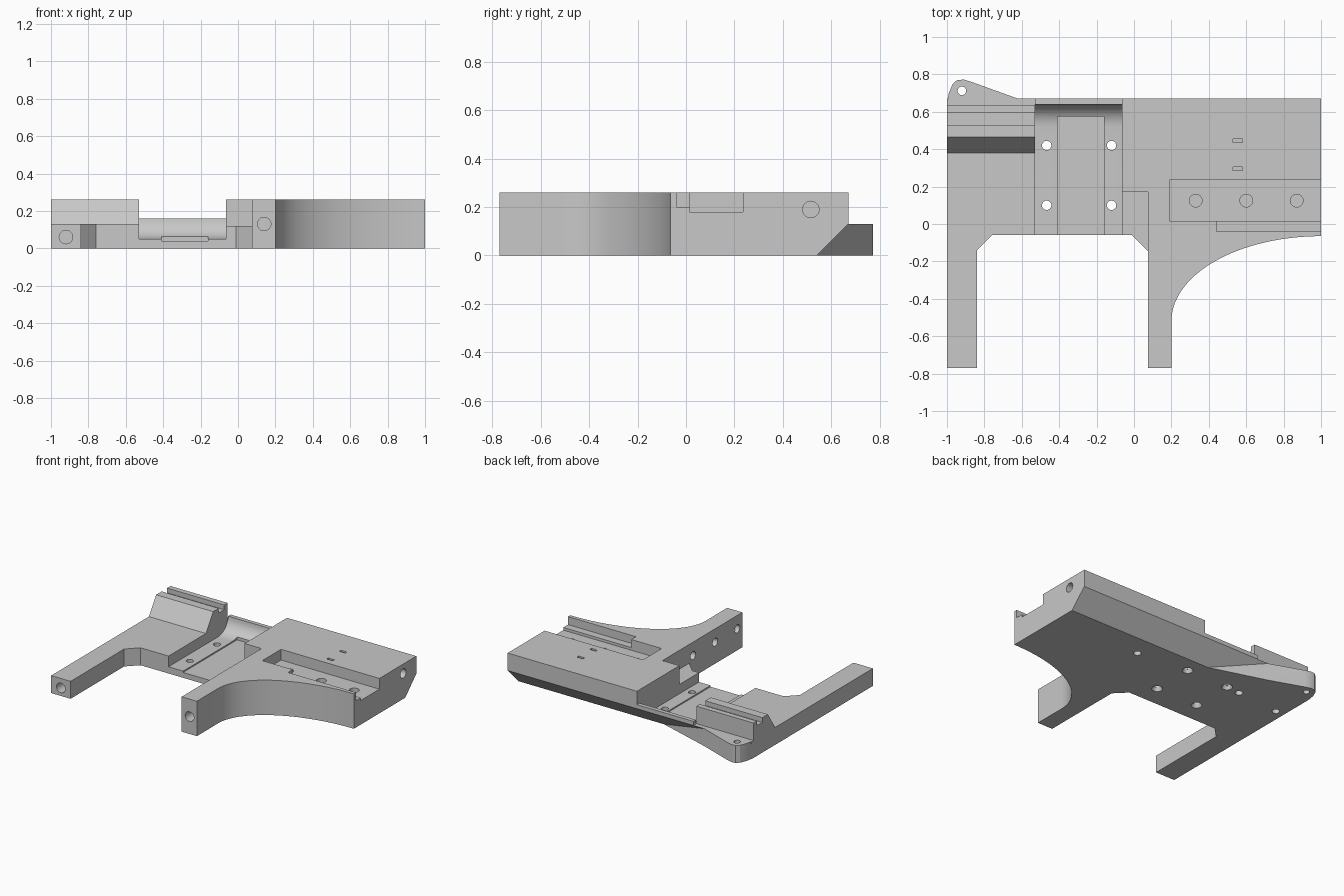
import bpy, bmesh, math
from mathutils import Vector

if "Cube" in bpy.data.objects:
    bpy.data.objects.remove(bpy.data.objects["Cube"], do_unlink=True)

TONE = (0.58, 0.58, 0.58, 1)
grey = bpy.data.materials.new("plain grey")
grey.use_nodes = True
grey.diffuse_color = TONE
grey.node_tree.nodes["Principled BSDF"].inputs["Base Color"].default_value = TONE


def finish(name, bm):
    bmesh.ops.recalc_face_normals(bm, faces=bm.faces)
    mesh = bpy.data.meshes.new(name)
    bm.to_mesh(mesh)
    bm.free()
    mesh.materials.append(grey)
    ob = bpy.data.objects.new(name, mesh)
    bpy.context.collection.objects.link(ob)
    return ob


def prism(name, pts, axis, a, b):
    """Closed solid from a 2D profile: axis 'z' takes (x, y), 'x' takes (y, z)."""
    place = (lambda u, v, w: (u, v, w)) if axis == "z" else (lambda u, v, w: (w, u, v))
    bm = bmesh.new()
    low = [bm.verts.new(place(u, v, a)) for u, v in pts]
    high = [bm.verts.new(place(u, v, b)) for u, v in pts]
    bm.faces.new(low[::-1])
    bm.faces.new(high)
    for i in range(len(pts)):
        j = (i + 1) % len(pts)
        bm.faces.new((low[i], low[j], high[j], high[i]))
    return finish(name, bm)


def box(name, x0, x1, y0, y1, z0, z1):
    return prism(name, [(x0, y0), (x1, y0), (x1, y1), (x0, y1)], "z", z0, z1)


def drill(name, start, end, r1, r2=None):
    """Cylinder or cone from start to end."""
    start, end = Vector(start), Vector(end)
    d = end - start
    bm = bmesh.new()
    bmesh.ops.create_cone(bm, cap_ends=True, segments=24, radius1=r1,
                          radius2=r1 if r2 is None else r2, depth=d.length)
    rot = Vector((0, 0, 1)).rotation_difference(d).to_matrix()
    for v in bm.verts:
        v.co = rot @ v.co + (start + end) / 2
    return finish(name, bm)


def combine(target, other, operation):
    mod = target.modifiers.new(other.name, "BOOLEAN")
    mod.operation = operation
    mod.solver = "EXACT"
    mod.object = other
    bpy.context.view_layer.objects.active = target
    bpy.ops.object.modifier_apply(modifier=mod.name)
    bpy.data.objects.remove(other, do_unlink=True)


def cut(other):
    combine(body, other, "DIFFERENCE")


# Body outline with two legs and a swept concave side
sweep = [(1 - 0.8 * math.cos(math.radians(t)), -0.52 + 0.455 * math.sin(math.radians(t)))
         for t in [i * 90 / 32 for i in range(33)]]
outline = [(-1, -0.77), (-0.84, -0.77), (-0.84, -0.14), (-0.76, -0.06), (-0.01, -0.06),
           (0.075, -0.145), (0.075, -0.77), (0.2, -0.77)] + sweep + [(1, 0.67), (-1, 0.67)]
body = prism("body", outline, "z", 0, 0.26)

# Sloped underside along the back
cut(prism("back_chamfer", [(0.51, -0.03), (0.71, -0.03), (0.71, 0.17)], "x", -1.1, 1.1))

# Mounting ear at the back corner
ear = [(-1, 0.45), (-1, 0.64), (-0.99, 0.7), (-0.97, 0.748), (-0.945, 0.77), (-0.91, 0.772),
       (-0.87, 0.76), (-0.62, 0.67), (-0.18, 0.535), (-0.18, 0.45)]
combine(body, prism("ear", ear, "z", 0, 0.13), "UNION")

# Low side: thin leg and deck, sloped rise, grooved rear rail
cut(prism("deck_cut", [(-0.9, 0.13), (0.38, 0.13), (0.465, 0.26), (0.465, 0.35), (-0.9, 0.35)],
          "x", -1.1, -0.53))
cut(prism("rear_cut", [(0.635, 0.13), (0.9, 0.13), (0.9, 0.35), (0.635, 0.35)], "x", -1.1, -0.53))
cut(prism("rail_groove", [(0.53, 0.27), (0.53, 0.225), (0.595, 0.225), (0.595, 0.27)],
          "x", -1.1, -0.5))

# Central channel with a curved ramp at the back
ramp = [(0.52 + 0.12 * math.sin(math.radians(t)), 0.16 - 0.11 * math.cos(math.radians(t)))
        for t in range(0, 91, 9)]
cut(prism("channel", [(-0.2, 0.05)] + ramp + [(0.9, 0.16), (0.9, 0.35), (-0.2, 0.35)],
          "x", -0.53, -0.065))
cut(box("channel_slot", -0.41, -0.16, -0.2, 0.575, 0.04, 0.085))

# Step beside the tall leg
cut(box("step", -0.1, 0.075, -0.2, 0.17, 0.12, 0.35))

# Side pocket and its shallow ledge
cut(box("pocket", 0.19, 1.1, 0.015, 0.235, 0.18, 0.35))
cut(box("pocket_ledge", 0.44, 1.1, -0.04, 0.05, 0.2, 0.35))
for x in (0.33, 0.6, 0.87):
    cut(drill("pocket_hole", (x, 0.125, 0.07), (x, 0.125, 0.3), 0.034))

# Small slots in the tall deck
for y in (0.295, 0.445):
    cut(box("deck_slot", 0.53, 0.58, y - 0.01, y + 0.01, 0.2, 0.3))

# Countersunk channel holes
for x in (-0.467, -0.12):
    for y in (0.1, 0.42):
        cut(drill("channel_hole", (x, y, -0.05), (x, y, 0.12), 0.025))
        cut(drill("countersink", (x, y, -0.01), (x, y, 0.025), 0.042, 0.026))

# Ear hole and blind holes underneath
cut(drill("ear_hole", (-0.92, 0.712, -0.05), (-0.92, 0.712, 0.2), 0.023))
for x, y in ((0.29, 0.38), (-0.58, 0.41), (-0.93, 0.38)):
    cut(drill("base_hole", (x, y, -0.05), (x, y, 0.05), 0.027))

# Holes in leg ends, leg side and end wall
cut(drill("low_leg_hole", (-0.92, -0.85, 0.06), (-0.92, -0.64, 0.06), 0.036))
cut(drill("tall_leg_hole", (0.14, -0.85, 0.13), (0.14, -0.64, 0.13), 0.036))
for y in (-0.71, -0.45, -0.19):
    cut(drill("leg_side_hole", (0.03, y, 0.16), (0.12, y, 0.16), 0.03))
cut(drill("end_wall_hole", (0.88, 0.515, 0.19), (1.1, 0.515, 0.19), 0.034))

# Smooth only the curved surfaces
bpy.ops.object.select_all(action="DESELECT")
body.select_set(True)
bpy.context.view_layer.objects.active = body
bpy.ops.object.shade_smooth_by_angle(angle=math.radians(25))
